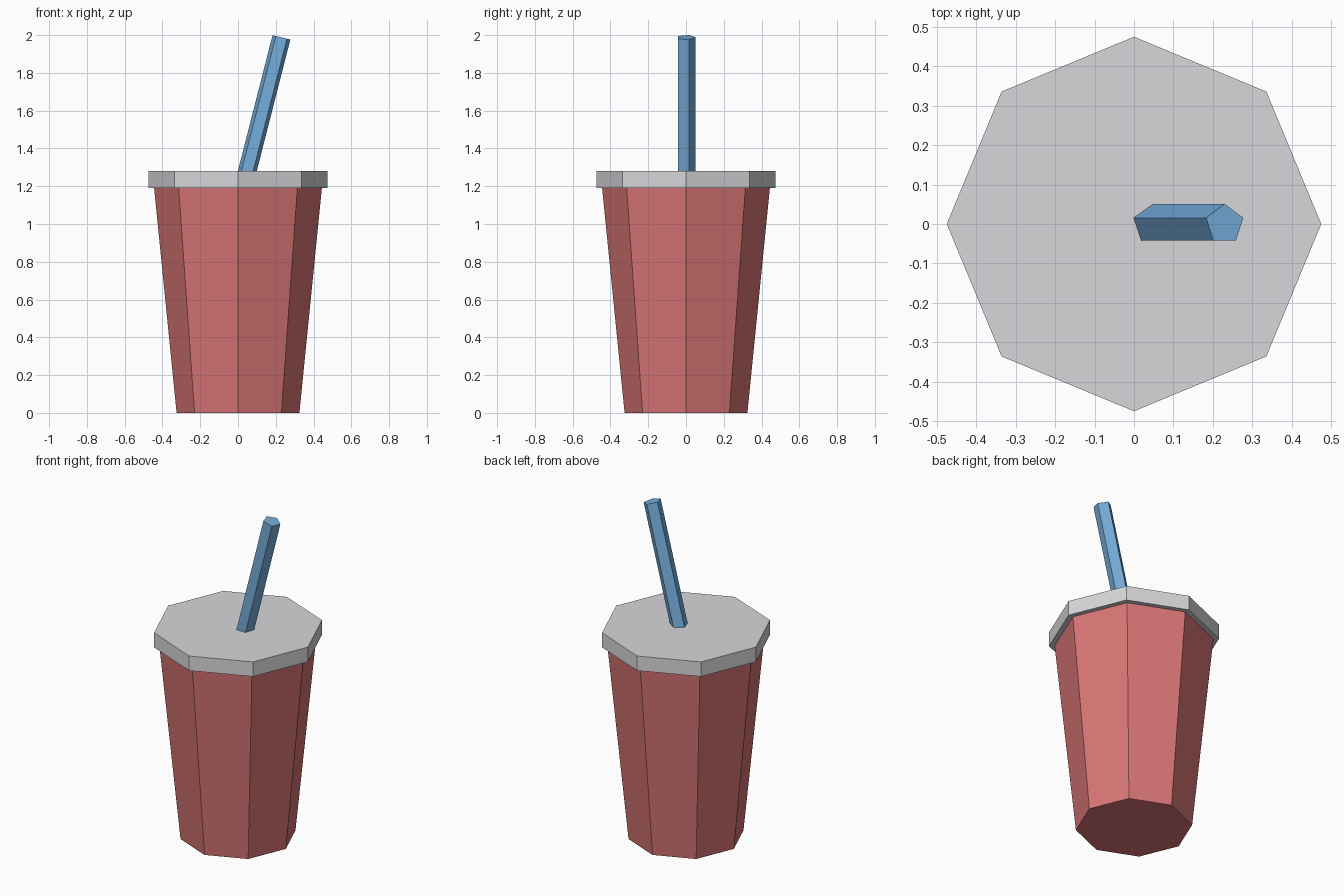
import bpy
import math
from mathutils import Vector

cube = bpy.data.objects.get("Cube")
if cube:
    bpy.data.objects.remove(cube, do_unlink=True)


def material(name, color):
    mat = bpy.data.materials.new(name)
    mat.use_nodes = True
    mat.diffuse_color = (*color, 1)
    mat.node_tree.nodes["Principled BSDF"].inputs["Base Color"].default_value = (*color, 1)
    return mat


def prism(name, sides, r_bottom, r_top, height, center, mat, tilt=0.0):
    """Flat-shaded capped prism, optionally tapered and leaning towards +x."""
    bpy.ops.mesh.primitive_cone_add(vertices=sides, radius1=r_bottom, radius2=r_top,
                                    depth=height, location=center, rotation=(0, tilt, 0))
    obj = bpy.context.object
    obj.name = name
    obj.data.materials.append(mat)
    return obj


red = material("cup red", (0.70, 0.18, 0.18))
grey = material("lid grey", (0.68, 0.68, 0.70))
blue = material("straw blue", (0.18, 0.42, 0.71))

# Tapered octagonal cup
prism("cup", 8, 0.325, 0.445, 1.20, (0, 0, 0.60), red)

# Overhanging lid
prism("lid", 8, 0.475, 0.475, 0.09, (0, 0, 1.235), grey)

# Five-sided straw leaning out of the lid
lean, length = 0.25, 0.80
axis = Vector((math.sin(lean), 0, math.cos(lean)))
straw_top = Vector((0.23, 0, 1.988))
prism("straw", 5, 0.051, 0.051, length, straw_top - axis * length / 2, blue, lean)
